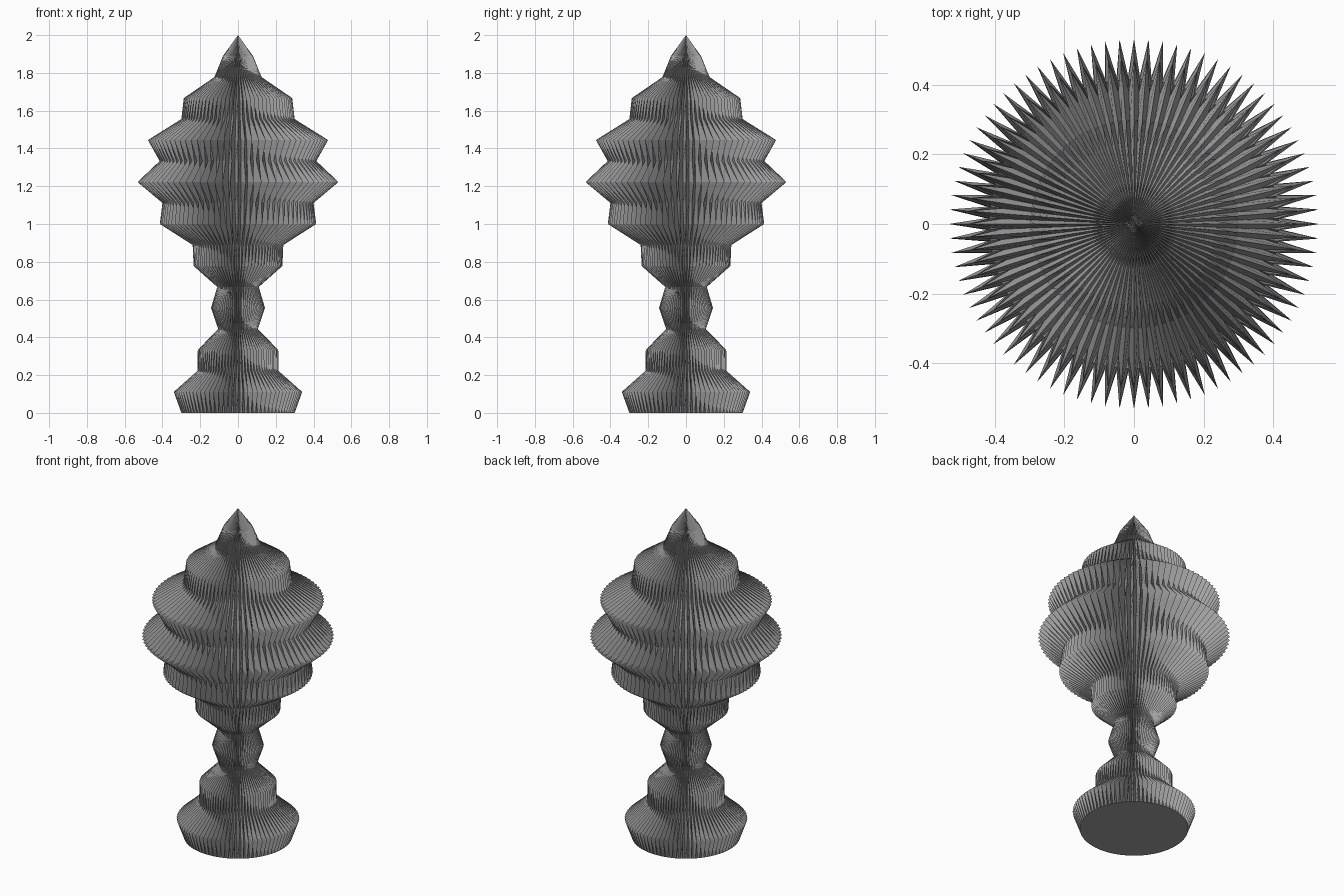
import bpy
import bmesh
import math

if "Cube" in bpy.data.objects:
    bpy.data.objects.remove(bpy.data.objects["Cube"])

TEETH = 80            # pleats around the body
SEG = TEETH * 2       # one ridge and one groove per pleat
GROOVE = 0.80         # groove radius relative to ridge radius on pleated rings
STEP = 2.0 / 18       # even ring spacing

# Outer radius of each ring from the floor up: even rings round, odd rings pleated
RADII = [0.30, 0.34, 0.215, 0.213, 0.105, 0.143, 0.11, 0.235, 0.24,
         0.414, 0.40, 0.532, 0.415, 0.477, 0.30, 0.287, 0.125, 0.08]

grey = bpy.data.materials.new("dark_grey")
grey.diffuse_color = (0.36, 0.36, 0.36, 1.0)
grey.use_nodes = True
grey.node_tree.nodes["Principled BSDF"].inputs["Base Color"].default_value = grey.diffuse_color

bm = bmesh.new()


def ring(index, radius):
    """One loop of vertices; odd rings alternate ridge and groove."""
    verts = []
    for k in range(SEG):
        r = radius * (GROOVE if index % 2 and k % 2 else 1.0)
        a = 2 * math.pi * k / SEG
        verts.append(bm.verts.new((r * math.cos(a), r * math.sin(a), index * STEP)))
    return verts


rings = [ring(i, r) for i, r in enumerate(RADII)]

# Pleated walls between neighbouring rings
for low, high in zip(rings, rings[1:]):
    for k in range(SEG):
        n = (k + 1) % SEG
        # split each panel along its ridge-to-groove fold
        bm.faces.new((low[k], low[n], high[n], high[k]))

# Pointed finial and flat underside
apex = bm.verts.new((0, 0, 2.0))
for k in range(SEG):
    bm.faces.new((rings[-1][k], rings[-1][(k + 1) % SEG], apex))
bm.faces.new(list(reversed(rings[0])))

bmesh.ops.recalc_face_normals(bm, faces=bm.faces[:])
mesh = bpy.data.meshes.new("pleated_finial")
bm.to_mesh(mesh)
bm.free()
mesh.materials.append(grey)
body = bpy.data.objects.new("pleated_finial", mesh)
bpy.context.collection.objects.link(body)
